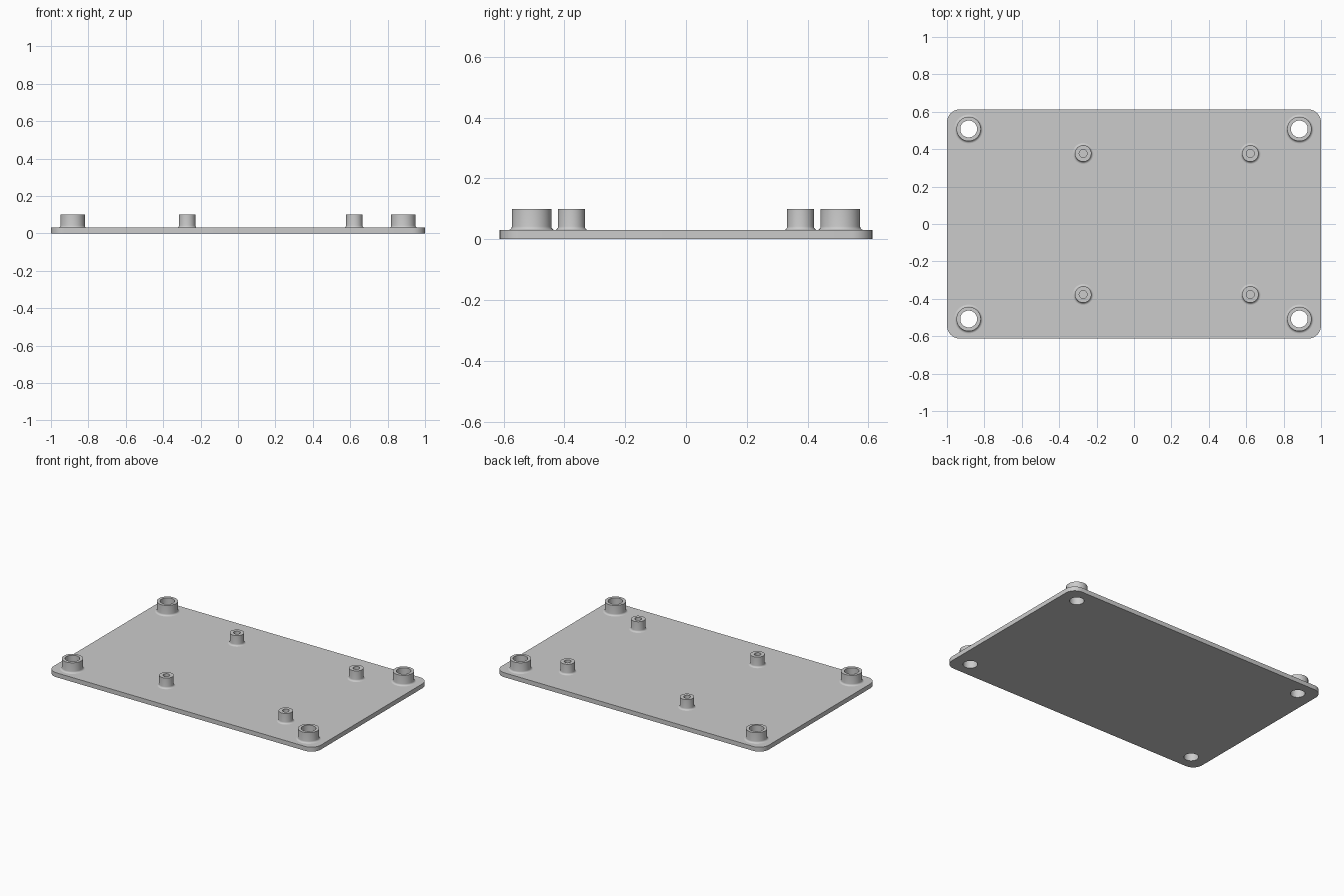
import bpy, bmesh
from math import sin, cos, pi, radians

cube = bpy.data.objects.get("Cube")
if cube:
    bpy.data.objects.remove(cube, do_unlink=True)

HALF_X, HALF_Y, CORNER = 1.0, 0.613, 0.07
PLATE_TOP, BOSS_TOP = 0.03, 0.1
BOSS_R, BOSS_HOLE = 0.065, 0.045
POST_R, POST_HOLE = 0.044, 0.021
FILLET = 0.012
SEGMENTS = 48
BOSSES = [(x, y) for x in (-0.884, 0.884) for y in (-0.508, 0.508)]
POSTS = [(x, y) for x in (-0.272, 0.622) for y in (-0.377, 0.377)]

grey = bpy.data.materials.new("plain grey")
grey.use_nodes = True
colour = (0.6, 0.6, 0.6, 1)
grey.diffuse_color = colour
grey.node_tree.nodes["Principled BSDF"].inputs["Base Color"].default_value = colour


def finish(name, bm):
    mesh = bpy.data.meshes.new(name)
    bm.to_mesh(mesh)
    bm.free()
    mesh.materials.append(grey)
    obj = bpy.data.objects.new(name, mesh)
    bpy.context.collection.objects.link(obj)
    bpy.ops.object.select_all(action='DESELECT')
    obj.select_set(True)
    bpy.context.view_layer.objects.active = obj
    bpy.ops.object.shade_smooth_by_angle(angle=radians(30))
    return obj


def circle(cx, cy, r, n=SEGMENTS):
    return [(cx + r * cos(2 * pi * i / n), cy + r * sin(2 * pi * i / n)) for i in range(n)]


def rounded_rectangle(steps=10):
    points = []
    for k, (sx, sy) in enumerate([(1, 1), (-1, 1), (-1, -1), (1, -1)]):
        for i in range(steps + 1):
            a = pi / 2 * (k + i / steps)
            points.append((sx * (HALF_X - CORNER) + CORNER * cos(a),
                           sy * (HALF_Y - CORNER) + CORNER * sin(a)))
    return points


def make_plate():
    # outline and four through holes, filled and extruded
    bm = bmesh.new()
    for loop in [rounded_rectangle()] + [circle(x, y, BOSS_HOLE) for x, y in BOSSES]:
        verts = [bm.verts.new((x, y, 0)) for x, y in loop]
        for a, b in zip(verts, verts[1:] + verts[:1]):
            bm.edges.new((a, b))
    bmesh.ops.triangle_fill(bm, edges=bm.edges[:], use_beauty=True, normal=(0, 0, 1))
    result = bmesh.ops.extrude_face_region(bm, geom=bm.faces[:], use_keep_orig=True)
    top = [v for v in result["geom"] if isinstance(v, bmesh.types.BMVert)]
    bmesh.ops.translate(bm, verts=top, vec=(0, 0, PLATE_TOP))
    bmesh.ops.recalc_face_normals(bm, faces=bm.faces[:])
    finish("base_plate", bm)


def make_standoff(name, cx, cy, radius, hole):
    # turned profile: filleted foot, outer wall, rim, bore
    profile = []
    for i in range(6):
        a = pi / 2 * i / 5
        profile.append((radius + FILLET * (1 - sin(a)), PLATE_TOP + FILLET * (1 - cos(a))))
    profile += [(radius, BOSS_TOP), (hole, BOSS_TOP), (hole, PLATE_TOP)]
    bm = bmesh.new()
    rings = [[bm.verts.new((x, y, z)) for x, y in circle(cx, cy, r)] for r, z in profile]
    for low, high in zip(rings, rings[1:]):
        for i in range(SEGMENTS):
            j = (i + 1) % SEGMENTS
            bm.faces.new((low[i], low[j], high[j], high[i]))
    finish(name, bm)


make_plate()
for i, (x, y) in enumerate(BOSSES):
    make_standoff(f"corner_boss_{i + 1}", x, y, BOSS_R, BOSS_HOLE)
for i, (x, y) in enumerate(POSTS):
    make_standoff(f"mounting_post_{i + 1}", x, y, POST_R, POST_HOLE)
